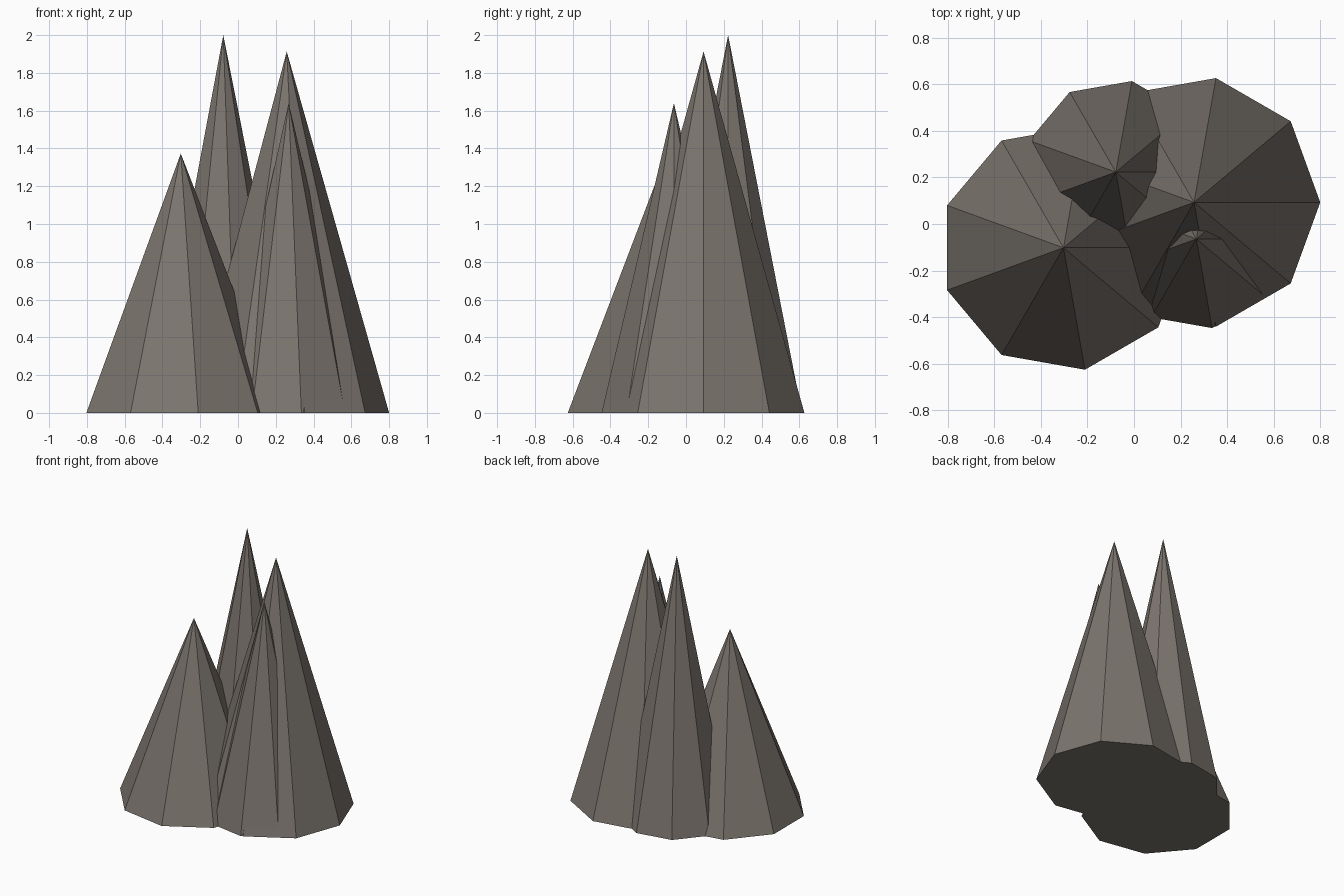
import bpy
import math

cube = bpy.data.objects.get("Cube")
if cube:
    bpy.data.objects.remove(cube, do_unlink=True)

# Single warm grey stone colour
stone = bpy.data.materials.new("warm grey stone")
stone.use_nodes = True
colour = (0.2, 0.176, 0.155, 1)
stone.diffuse_color = colour
stone.node_tree.nodes["Principled BSDF"].inputs["Base Color"].default_value = colour

SIDES = 9


def add_peak(name, x, y, radius, height):
    """Flat-faced rock spire standing on the ground, one corner towards +x."""
    bpy.ops.mesh.primitive_cone_add(
        vertices=SIDES, radius1=radius, radius2=0, depth=height,
        location=(x, y, height / 2), rotation=(0, 0, -math.pi / 2))
    peak = bpy.context.object
    peak.name = name
    peak.data.name = name
    peak.data.materials.append(stone)
    bpy.ops.object.shade_flat()


# Overlapping spires: name, centre, base radius, height
add_peak("right_peak", 0.258, 0.093, 0.542, 1.913)
add_peak("left_peak", -0.303, -0.102, 0.532, 1.373)
add_peak("back_peak", -0.078, 0.223, 0.397, 2.0)
add_peak("front_peak", 0.268, -0.064, 0.389, 1.64)
